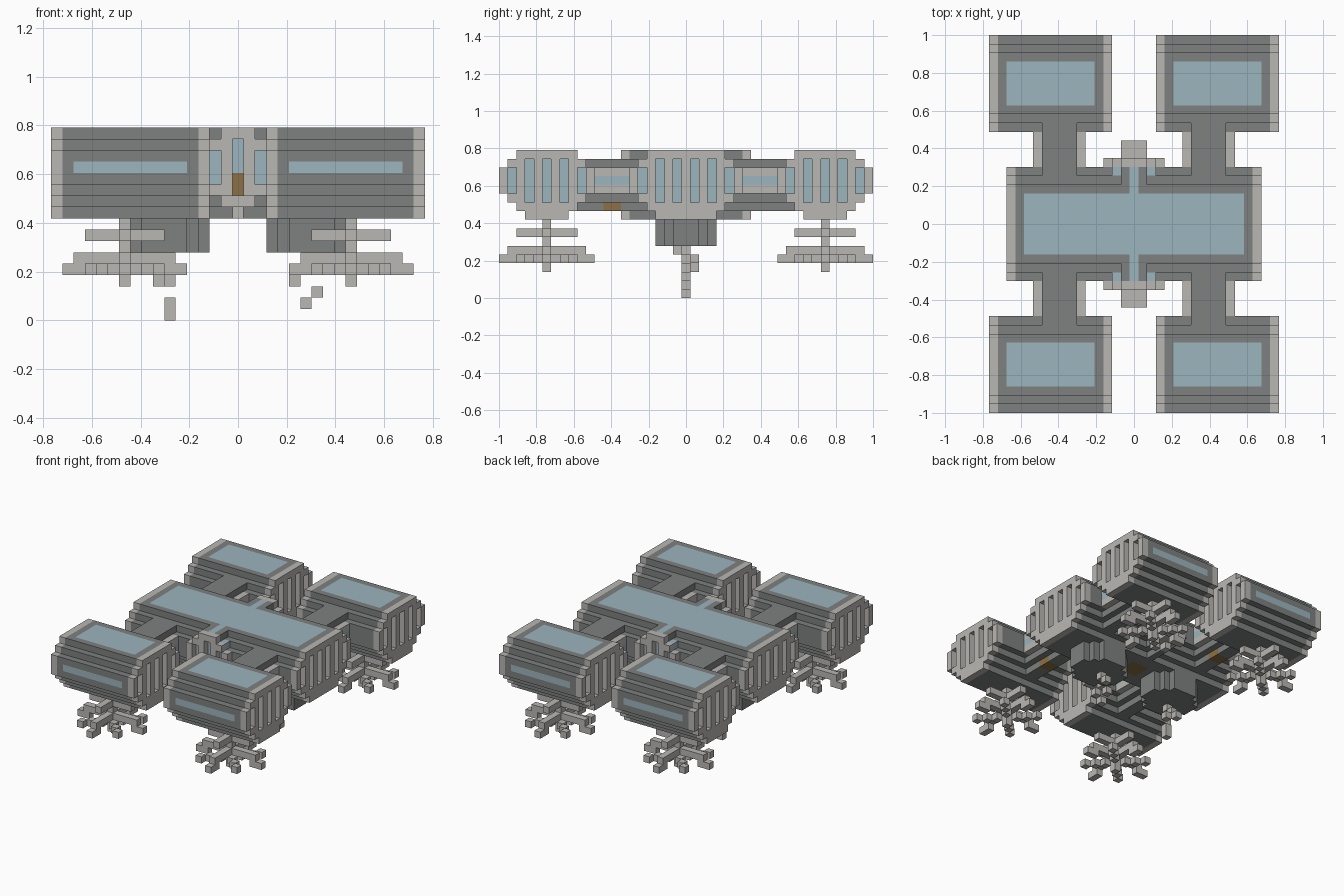
import bpy
import bmesh
from mathutils import Vector

if "Cube" in bpy.data.objects:
    bpy.data.objects.remove(bpy.data.objects["Cube"], do_unlink=True)

NX, NY = 33, 43            # block counts across and along
UNIT = 2 / NY              # edge of one block
LIGHT, DARK, GLASS, BROWN = range(4)


def material(name, rgb):
    mat = bpy.data.materials.new(name)
    mat.use_nodes = True
    mat.diffuse_color = (*rgb, 1)
    mat.node_tree.nodes["Principled BSDF"].inputs["Base Color"].default_value = (*rgb, 1)
    return mat


MATERIALS = [material("light grey", (0.49, 0.475, 0.45)),
             material("dark grey", (0.21, 0.22, 0.215)),
             material("pale blue glass", (0.33, 0.46, 0.51)),
             material("brown", (0.26, 0.16, 0.06))]

cells = {}                 # block position -> (part name, colour)


def span(a, b):
    return range(a, b + 1)


def block(part, xs, ys, zs, colour):
    for i in xs:
        for j in ys:
            for k in zs:
                cells[i, j, k] = (part, colour)


def paint(xs, ys, zs, colour):
    for i in xs:
        for j in ys:
            for k in zs:
                if (i, j, k) in cells:
                    cells[i, j, k] = (cells[i, j, k][0], colour)


def inset(k):
    """Step-in of the eight-sided hull section at each level."""
    return max(0, k - 14, 12 - k)


def hull(part, along_x, start, end, lo, hi):
    """Stepped hull with light end caps and recessed glass slits."""
    def at(s, t, k):
        return (s, t, k) if along_x else (t, s, k)

    for k in span(9, 16):
        for t in span(lo + inset(k), hi - inset(k)):
            for s in span(start, end):
                cells[at(s, t, k)] = (part, LIGHT if s in (start, end) else DARK)
    for t in range(lo + 1, hi, 2):
        levels = span(12, 14) if t in (lo + 1, hi - 1) else span(11, 15)
        for k in levels:
            for cap, floor in ((start, start + 1), (end, end - 1)):
                cells.pop(at(cap, t, k), None)
                cells[at(floor, t, k)] = (part, GLASS)


def mirror_x(xs, left):
    return [NX - 1 - i for i in xs] if left else list(xs)


def mirror_y(ys, back):
    return [NY - 1 - j for j in ys] if back else list(ys)


QUARTERS = [(left, back, ("back" if back else "front") + ("_left" if left else "_right"))
            for left in (False, True) for back in (False, True)]

# Corridors joining the pods to the middle
for left, back, label in QUARTERS:
    ys = mirror_y(span(9, 16), back)
    for k in span(10, 15):
        step = inset(k)
        block(label + "_corridor", mirror_x(span(5 + step, 10 - step), left), ys, [k], DARK)
    paint(mirror_x([5, 10], left), ys, span(12, 14), LIGHT)
    side = mirror_y(span(11, 14), back)
    paint(mirror_x([5, 10], left), side, [13], GLASS)
    if left != back:
        paint(mirror_x([7, 8], left), mirror_y([12, 13], back), [10], BROWN)

# Middle hull and the short cross hull with its doors
hull("main_hull", True, 2, 30, 15, 27)
hull("entrance_hull", False, 14, 28, 13, 19)
paint([16], [15, 27], [11, 12], BROWN)
paint([14, 18], [15, 27], [15], GLASS)
paint(span(4, 28), span(18, 24), [16], GLASS)
paint([16], span(15, 27), [16], GLASS)
paint(span(15, 17), span(20, 22), [9], BROWN)
for back, label in ((False, "front"), (True, "back")):
    block(label + "_doorstep", span(15, 17), mirror_y([12, 13], back), [10], LIGHT)

# Four pods, their windows and branching landing feet
for left, back, label in QUARTERS:
    x0 = 19 if left else 0
    y0 = 32 if back else 0
    hull(label + "_pod", True, x0, x0 + 13, y0, y0 + 10)
    window = mirror_x(span(2, 11), left)
    paint(window, mirror_y(span(3, 7), back), [16], GLASS)
    paint(window, mirror_y([0], back), [13], GLASS)

    foot = label + "_foot"
    cx, cy = mirror_x([6], left)[0], mirror_y([5], back)[0]
    block(foot, [cx], [cy], span(3, 8), LIGHT)
    for k, near, far in ((7, 1, 3), (5, 1, 4), (4, 4, 5)):
        for r in span(near, far):
            for dx, dy in ((r, 0), (-r, 0), (0, r), (0, -r)):
                block(foot, [cx + dx], [cy + dy], [k], LIGHT)
    for r in span(1, 3):
        for dx in (-r, r):
            for dy in (-r, r):
                block(foot, [cx + dx], [cy + dy], [4], LIGHT)

# Rounded thrusters under the middle
for left, label in ((False, "right"), (True, "left")):
    for j in span(18, 24):
        step = max(0, abs(j - 21) - 1)
        block(label + "_thruster", mirror_x(span(6 + step, 13 - step), left),
              [j], span(6, 8), DARK)

# Loose exhaust blocks below the thrusters
RIGHT_EXHAUST = [(9, 20, 5), (9, 21, 4), (9, 22, 3), (10, 21, 3), (10, 21, 1), (10, 21, 0)]
LEFT_EXHAUST = [(22, 21, 5), (22, 22, 4), (21, 21, 3), (23, 21, 2), (22, 21, 1)]
for label, spots in (("right_exhaust", RIGHT_EXHAUST), ("left_exhaust", LEFT_EXHAUST)):
    for i, j, k in spots:
        block(label, [i], [j], [k], LIGHT)


# Turn each part into a mesh of its exposed block faces
def build(part):
    bm = bmesh.new()
    for pos, (owner, colour) in cells.items():
        if owner != part:
            continue
        corner = Vector((pos[0] - NX / 2, pos[1] - NY / 2, pos[2]))
        for axis in range(3):
            u, v = Vector((0, 0, 0)), Vector((0, 0, 0))
            u[(axis + 1) % 3] = 1
            v[(axis + 2) % 3] = 1
            for side in (0, 1):
                beside = list(pos)
                beside[axis] += 2 * side - 1
                if tuple(beside) in cells:
                    continue
                base = corner.copy()
                base[axis] += side
                ring = [base, base + u, base + u + v, base + v]
                if not side:
                    ring.reverse()
                face = bm.faces.new([bm.verts.new(p * UNIT) for p in ring])
                face.material_index = colour
    bmesh.ops.remove_doubles(bm, verts=bm.verts, dist=UNIT / 100)
    mesh = bpy.data.meshes.new(part)
    bm.to_mesh(mesh)
    bm.free()
    for mat in MATERIALS:
        mesh.materials.append(mat)
    bpy.context.collection.objects.link(bpy.data.objects.new(part, mesh))


for part in sorted({owner for owner, _ in cells.values()}):
    build(part)
